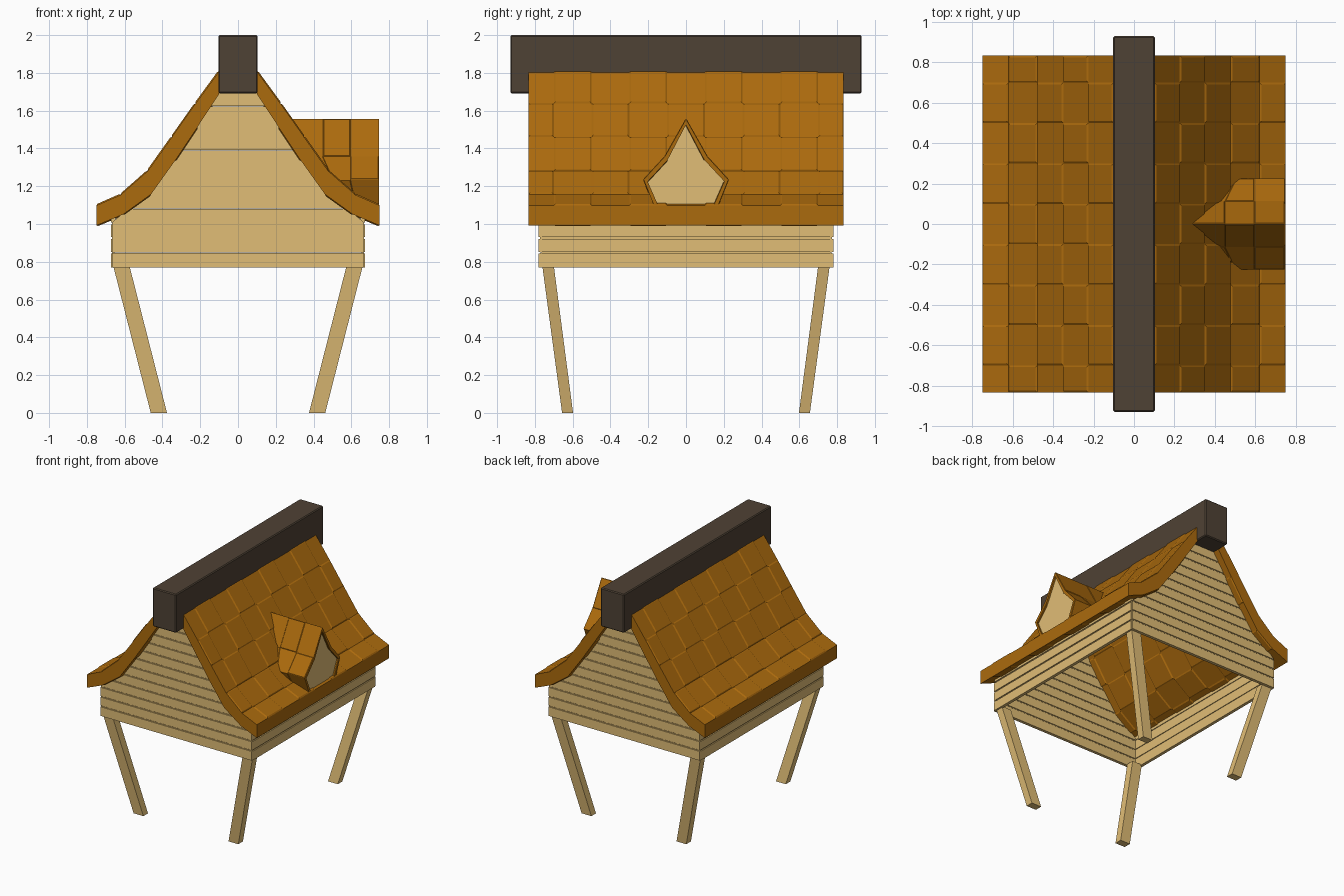
import bpy, bmesh
from mathutils import Vector

if "Cube" in bpy.data.objects:
    bpy.data.objects.remove(bpy.data.objects["Cube"])


def material(name, rgb):
    m = bpy.data.materials.new(name)
    m.diffuse_color = (*rgb, 1)
    m.use_nodes = True
    m.node_tree.nodes["Principled BSDF"].inputs["Base Color"].default_value = m.diffuse_color
    return m


TILE = material("roof_orange", (0.41, 0.145, 0.004))
WOOD = material("pale_wood", (0.75, 0.51, 0.18))
DARK = material("dark_beam", (0.078, 0.054, 0.035))


def finish(bm, name, mat):
    bmesh.ops.recalc_face_normals(bm, faces=bm.faces[:])
    me = bpy.data.meshes.new(name)
    bm.to_mesh(me)
    bm.free()
    me.materials.append(mat)
    ob = bpy.data.objects.new(name, me)
    bpy.context.collection.objects.link(ob)
    return ob


def loft(bm, a, b):
    """Closed prism between two matching outlines."""
    va, vb = [bm.verts.new(p) for p in a], [bm.verts.new(p) for p in b]
    bm.faces.new(va)
    bm.faces.new(vb[::-1])
    n = len(va)
    for i in range(n):
        bm.faces.new((va[i], va[(i + 1) % n], vb[(i + 1) % n], vb[i]))


def box(bm, x0, x1, y0, y1, z0, z1):
    ring = [(x0, y0), (x1, y0), (x1, y1), (x0, y1)]
    loft(bm, [(x, y, z0) for x, y in ring], [(x, y, z1) for x, y in ring])


def tiled_shell(name, outer, inner, gap, lift):
    """Thick sheet from two point grids, with alternate tiles raised."""
    bm = bmesh.new()
    cache = {}

    def face(pts):
        vs = []
        for p in pts:
            k = tuple(round(c, 4) for c in p)
            if k not in cache:
                cache[k] = bm.verts.new(p)
            if cache[k] not in vs:
                vs.append(cache[k])
        return bm.faces.new(vs) if len(vs) > 2 else None

    nr, nc = len(outer), len(outer[0])
    raised = []
    for g in (outer, inner):
        for r in range(nr - 1):
            for c in range(nc - 1):
                f = face((g[r][c], g[r][c + 1], g[r + 1][c + 1], g[r + 1][c]))
                if f and (r + c) % 2:
                    raised.append(f)
    # rim
    for r in range(nr - 1):
        for c in (0, nc - 1):
            face((outer[r][c], outer[r + 1][c], inner[r + 1][c], inner[r][c]))
    for c in range(nc - 1):
        for r in (0, nr - 1):
            face((outer[r][c], outer[r][c + 1], inner[r][c + 1], inner[r][c]))
    bmesh.ops.recalc_face_normals(bm, faces=bm.faces[:])
    bmesh.ops.inset_individual(bm, faces=raised, thickness=gap, depth=lift,
                               use_even_offset=True)
    return finish(bm, name, TILE)


def interp(pts, z):
    """x on a falling (x, z) profile at height z."""
    for (xa, za), (xb, zb) in zip(pts, pts[1:]):
        if za >= z >= zb:
            return xa + (xb - xa) * (za - z) / (za - zb)
    return pts[0][0] if z > pts[0][1] else pts[-1][0]


# Ridge beam
bm = bmesh.new()
box(bm, -0.104, 0.104, -0.93, 0.93, 1.692, 2.0)
bmesh.ops.bevel(bm, geom=bm.edges[:], offset=0.007, segments=1, affect='EDGES')
finish(bm, "ridge_beam", DARK)

# Curved tiled roof slopes
top = [(0.100, 1.808), (0.225, 1.637), (0.35, 1.46), (0.478, 1.28), (0.62, 1.155), (0.75, 1.098)]
under = [(0.100, 1.688), (0.215, 1.513), (0.335, 1.333), (0.46, 1.158), (0.61, 1.050), (0.75, 0.992)]
ys = [-0.834, -0.7, -0.5, -0.3, -0.1, 0.1, 0.3, 0.5, 0.7, 0.834]
for side, label in ((-1, "left"), (1, "right")):
    grids = [[[Vector((side * x, y, z)) for y in ys] for x, z in prof]
             for prof in (top, under)]
    tiled_shell(label + "_roof", *grids, 0.009, 0.006)

# Gable walls: thin core sheet plus horizontal planks
Z0, PITCH, GAP = 0.77, 0.0775, 0.005


def half_width(z):
    return min(0.668, interp(under, z) + 0.012)


def gable_strip(bm, z0, z1, y0, y1):
    a, b = half_width(z0), half_width(z1)
    ring = [(-a, z0), (a, z0), (b, z1), (-b, z1)]
    loft(bm, [(x, y0, z) for x, z in ring], [(x, y1, z) for x, z in ring])


for s, label in ((-1, "front"), (1, "back")):
    bm = bmesh.new()
    for i in range(12):
        z = Z0 + i * PITCH
        low = z + (GAP if i else 0)
        gable_strip(bm, z + 0.001, z + PITCH, s * 0.763, s * 0.774)
        gable_strip(bm, low, z + PITCH - GAP, s * 0.757, s * 0.781)
    finish(bm, label + "_gable_wall", WOOD)

# Side walls
for s, label in ((-1, "left"), (1, "right")):
    bm = bmesh.new()
    box(bm, s * 0.654, s * 0.664, -0.766, 0.766, Z0 + 0.001, 1.035)
    for i in range(4):
        z = Z0 + i * PITCH
        low = z + (GAP if i else 0)
        box(bm, s * 0.648, s * 0.672, -0.768, 0.768, low, min(z + PITCH - GAP, 1.035))
    finish(bm, label + "_side_wall", WOOD)

# Splayed legs
for sx, lx in ((-1, "left"), (1, "right")):
    for sy, ly in ((-1, "front"), (1, "back")):
        bm = bmesh.new()
        rings = []
        for x0, x1, y0, y1, z in ((0.376, 0.462, 0.598, 0.656, 0),
                                  (0.575, 0.661, 0.700, 0.761, 0.78)):
            rings.append([(sx * x, sy * y, z) for x, y in
                          ((x0, y0), (x1, y0), (x1, y1), (x0, y1))])
        loft(bm, *rings)
        finish(bm, f"{ly}_{lx}_leg", WOOD)

# Dormer roof, its back edge following the main slope
half_out = [(0.17, 1.10), (0.224, 1.235), (0.112, 1.357)]
half_in = [(0.148, 1.10), (0.203, 1.225), (0.098, 1.338)]


def mirrored(half, apex):
    return [(-y, z) for y, z in half] + [(0, apex)] + [(y, z) for y, z in half[::-1]]


def dormer_back(z):
    return interp(top, z) - (0.12 if z < 1.2 else 0.025)


out_prof, in_prof = mirrored(half_out, 1.555), mirrored(half_in, 1.525)
xs = [0, 0.45, 0.595, 0.746]
grids = [[[Vector((max(x, dormer_back(z)), y, z)) for x in xs] for y, z in prof]
         for prof in (out_prof, in_prof)]
tiled_shell("dormer_roof", *grids, 0.004, 0.003)

# Dormer front panel
bm = bmesh.new()
loft(bm, [(0.705, y, z) for y, z in in_prof], [(0.732, y, z) for y, z in in_prof])
finish(bm, "dormer_panel", WOOD)
